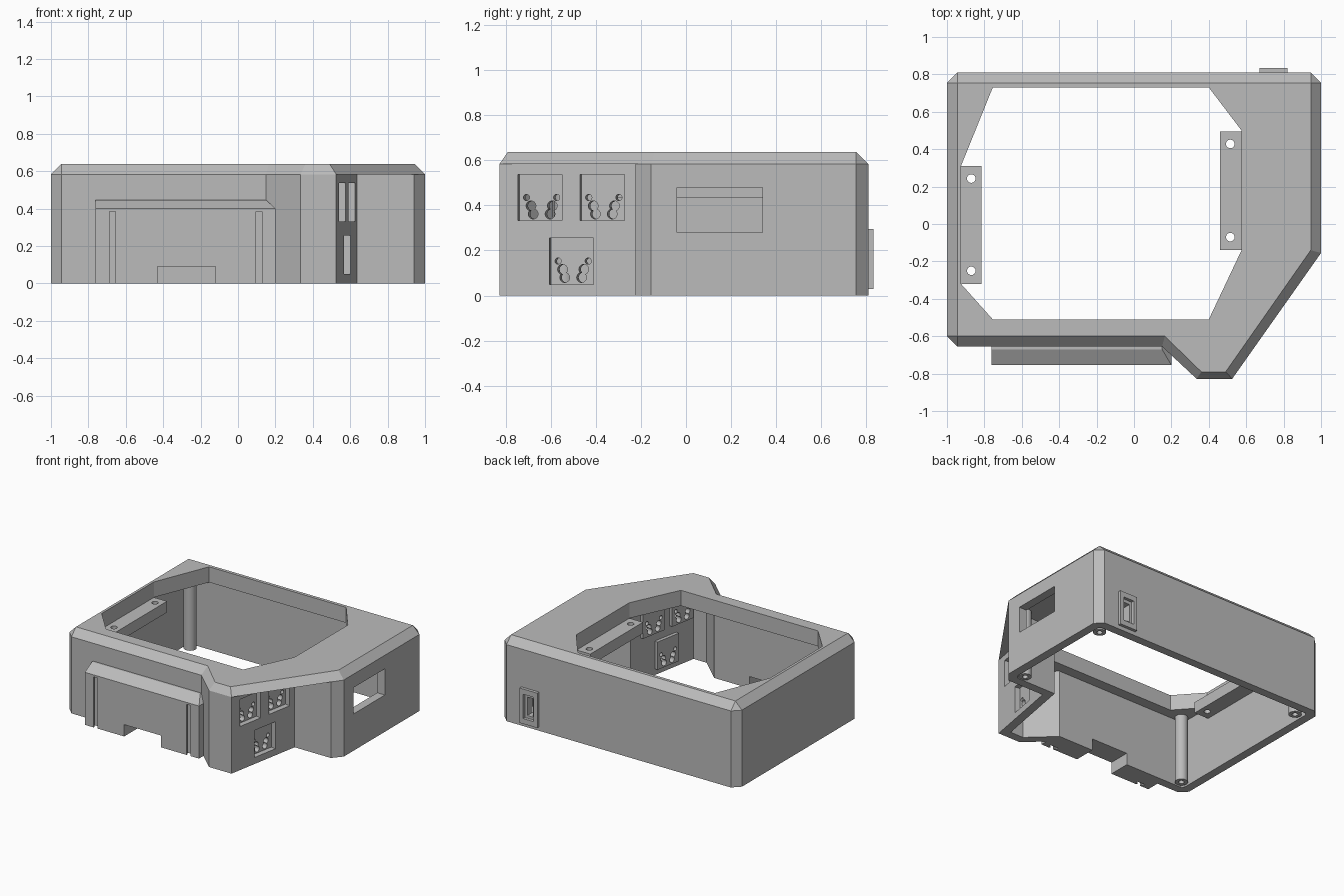
import bpy, bmesh
from math import atan2, pi
from mathutils import Matrix, Vector

if "Cube" in bpy.data.objects:
    bpy.data.objects.remove(bpy.data.objects["Cube"])

COLOUR = (0.5, 0.5, 0.5, 1)
grey = bpy.data.materials.new("plain_grey")
grey.use_nodes = True
grey.diffuse_color = COLOUR
grey.node_tree.nodes["Principled BSDF"].inputs["Base Color"].default_value = COLOUR


def finish(name, bm, matrix=None):
    if matrix:
        bm.transform(matrix)
    bmesh.ops.recalc_face_normals(bm, faces=bm.faces)
    mesh = bpy.data.meshes.new(name)
    bm.to_mesh(mesh)
    bm.free()
    mesh.materials.append(grey)
    obj = bpy.data.objects.new(name, mesh)
    bpy.context.collection.objects.link(obj)
    return obj


def loft(name, *sections, matrix=None):
    """Solid through matching outlines, each given as (points, height)."""
    bm = bmesh.new()
    rings = [[bm.verts.new((x, y, z)) for x, y in pts] for pts, z in sections]
    n = len(rings[0])
    bm.faces.new(rings[0])
    bm.faces.new(rings[-1])
    for a, b in zip(rings, rings[1:]):
        for i in range(n):
            j = (i + 1) % n
            bm.faces.new((a[i], a[j], b[j], b[i]))
    bmesh.ops.remove_doubles(bm, verts=bm.verts, dist=0.0005)
    return finish(name, bm, matrix)


def rect(x0, x1, y0, y1):
    return [(x0, y0), (x1, y0), (x1, y1), (x0, y1)]


def box(name, x0, x1, y0, y1, z0, z1, matrix=None):
    r = rect(x0, x1, y0, y1)
    return loft(name, (r, z0), (r, z1), matrix=matrix)


def rod(name, centre, radius, length, along_x=False):
    bm = bmesh.new()
    bmesh.ops.create_cone(bm, cap_ends=True, segments=24, radius1=radius,
                          radius2=radius, depth=length)
    turn = Matrix.Rotation(pi / 2, 4, "Y") if along_x else Matrix()
    return finish(name, bm, Matrix.Translation(centre) @ turn)


def cut(obj, *cutters):
    for c in cutters:
        mod = obj.modifiers.new("cut", "BOOLEAN")
        mod.object, mod.operation, mod.solver = c, "DIFFERENCE", "EXACT"
        bpy.context.view_layer.objects.active = obj
        bpy.ops.object.modifier_apply(modifier=mod.name)
        bpy.data.objects.remove(c)


def smooth(obj):
    bpy.ops.object.select_all(action="DESELECT")
    obj.select_set(True)
    bpy.context.view_layer.objects.active = obj
    bpy.ops.object.shade_smooth_by_angle(angle=0.6)


def inset(points, d):
    """Mitred inward offset of a clockwise outline."""
    out = []
    for i, p in enumerate(points):
        p = Vector(p)
        a = (p - Vector(points[i - 1])).normalized()
        b = (Vector(points[(i + 1) % len(points)]) - p).normalized()
        na, nb = Vector((a.y, -a.x)), Vector((b.y, -b.x))
        out.append(tuple(p + (na + nb) * d / (1 + na.dot(nb))))
    return out


# Outlines, clockwise from the back corner at -x
back_part = [(-1, 0.755), (-0.945, 0.81), (0.945, 0.81), (1, 0.755), (1, -0.155)]
front_part = [(0.525, -0.828), (0.335, -0.828), (0.15, -0.655),
              (-0.945, -0.655), (-1, -0.6)]
wall_line = back_part + [(0.94, -0.225), (0.635, -0.225)] + front_part
roof_line = back_part + front_part
roof_top = [(-0.945, 0.755)] * 2 + [(0.945, 0.755)] * 2 + [
    (0.945, -0.14), (0.49, -0.79), (0.36, -0.79), (0.165, -0.6)] + [(-0.945, -0.6)] * 2
opening = [(-0.755, 0.73), (0.4, 0.73), (0.575, 0.5), (0.575, -0.14),
           (0.4, -0.51), (-0.755, -0.51), (-0.925, -0.32), (-0.925, 0.31)]
WALL, EAVES, CEILING, TOP = 0.065, 0.583, 0.52, 0.638

# Walls with the cavity, side window, socket slot and cable notch
walls = loft("walls", (wall_line, 0), (wall_line, EAVES))
cavity = inset(wall_line, WALL)
cut(walls,
    loft("cutter", (cavity, -0.1), (cavity, CEILING)),
    loft("cutter", (opening, 0.4), (opening, 0.8)),
    box("cutter", 0.9, 1.1, -0.04, 0.34, 0.28, 0.48),
    box("cutter", 0.72, 0.77, 0.7, 0.9, 0.09, 0.23),
    box("cutter", -0.43, -0.12, -0.8, -0.5, -0.1, 0.09))

# Chamfered roof
roof = loft("roof", (roof_line, EAVES), (roof_top, TOP))
cut(roof, loft("cutter", (opening, 0.4), (opening, 0.8)))

# Jack panels set into the slanted wall
slant = atan2(-0.11, 0.603)
jack_mesh = None
for number, (y, z) in enumerate([(-0.648, 0.435), (-0.372, 0.435), (-0.508, 0.153)]):
    x = 0.635 + (y + 0.225) * 0.11 / 0.603
    place = Matrix.Translation((x, y, z)) @ Matrix.Rotation(slant, 4, "Z")
    cut(walls, box("cutter", -0.085, 0.05, -0.1, 0.1, -0.103, 0.103, place))
    if jack_mesh is None:
        panel = box("jack_panel", -0.09, -0.04, -0.104, 0.104, -0.106, 0.106)
        holes = [(0, 0, 0.032)]
        for s in (-1, 1):
            holes += [(s * 0.068, 0, 0.014), (s * 0.048, -0.037, 0.022),
                      (s * 0.038, -0.073, 0.022)]
        cut(panel, *[rod("cutter", (-0.06, hy, hz), r, 0.2, True) for hy, hz, r in holes])
        smooth(panel)
        jack_mesh = panel.data
    else:
        panel = bpy.data.objects.new("jack_panel_%d" % number, jack_mesh)
        bpy.context.collection.objects.link(panel)
    panel.matrix_world = place

# Raised front holder with two T-slots
base = rect(-0.762, 0.2, -0.755, -0.62)
holder = loft("front_holder", (base, 0), (base, 0.4),
              (rect(-0.762, 0.15, -0.67, -0.62), 0.447))
for x in (-0.672, 0.112):
    cut(holder, box("cutter", x - 0.016, x + 0.016, -0.8, -0.725, -0.1, 0.385),
        box("cutter", x - 0.034, x + 0.034, -0.742, -0.722, -0.1, 0.385))
cut(holder, box("cutter", -0.43, -0.12, -0.8, -0.5, -0.1, 0.09))

# Socket frame on the back
socket = box("socket_frame", 0.67, 0.82, 0.8, 0.833, 0.03, 0.295)
cut(socket, box("cutter", 0.7, 0.79, 0.7, 0.9, 0.07, 0.255))

# Screw tabs inside the opening
for name, x0, x1, y0, y1, hx in (("right_tab", -0.95, -0.815, -0.32, 0.31, -0.87),
                                 ("left_tab", 0.46, 0.6, -0.14, 0.495, 0.515)):
    tab = box(name, x0, x1, y0, y1, 0.435, CEILING)
    cut(tab, *[rod("cutter", (hx, hy, 0.5), 0.023, 0.4) for hy in (y0 + 0.07, y1 - 0.067)])
    smooth(tab)

# Hollow screw posts in the corners
for x, y in ((-0.88, 0.68), (0.88, 0.68), (0.88, -0.12), (-0.88, -0.54)):
    post = rod("screw_post", (x, y, 0.27), 0.045, 0.53)
    cut(post, rod("cutter", (x, y, 0), 0.02, 0.3))
    smooth(post)
